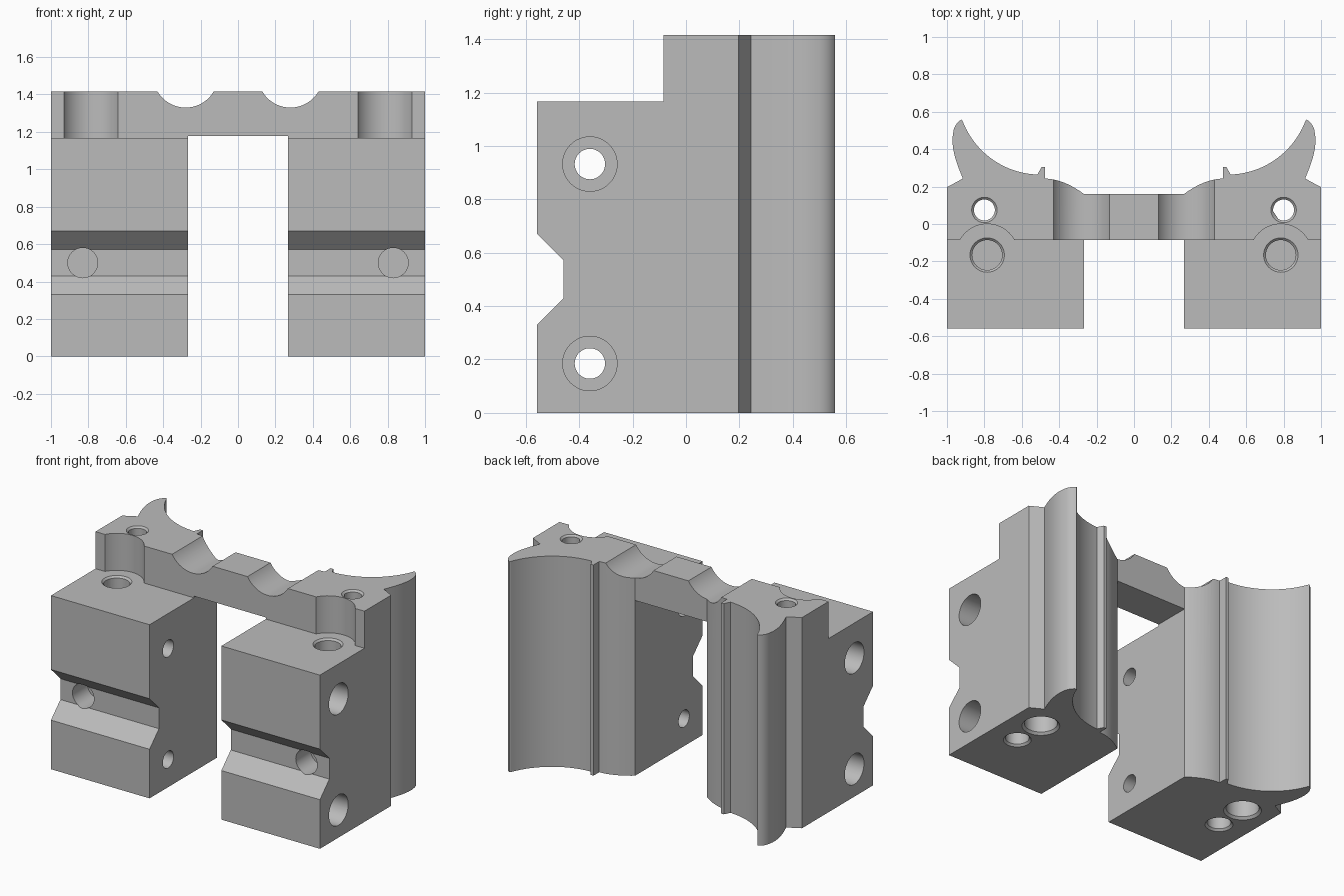
import bpy, bmesh, math
from mathutils import Matrix, Vector

cube = bpy.data.objects.get("Cube")
if cube:
    bpy.data.objects.remove(cube, do_unlink=True)

grey = bpy.data.materials.new("plain grey")
grey.use_nodes = True
COLOUR = (0.5, 0.5, 0.5, 1)
grey.diffuse_color = COLOUR
grey.node_tree.nodes["Principled BSDF"].inputs["Base Color"].default_value = COLOUR

TOP, LEDGE, STEP_Y = 1.416, 1.167, -0.085


def finish(bm, name):
    bmesh.ops.recalc_face_normals(bm, faces=bm.faces)
    mesh = bpy.data.meshes.new(name)
    bm.to_mesh(mesh)
    bm.free()
    mesh.materials.append(grey)
    ob = bpy.data.objects.new(name, mesh)
    bpy.context.collection.objects.link(ob)
    return ob


def prism(name, points, offset):
    bm = bmesh.new()
    face = bm.faces.new([bm.verts.new(p) for p in points])
    new = bmesh.ops.extrude_face_region(bm, geom=[face])["geom"]
    bmesh.ops.translate(bm, vec=offset, verts=[v for v in new if isinstance(v, bmesh.types.BMVert)])
    return finish(bm, name)


def box(name, low, high):
    (x, y, z), (X, Y, Z) = low, high
    return prism(name, [(x, y, z), (X, y, z), (X, Y, z), (x, Y, z)], (0, 0, Z - z))


def rod(name, start, end, r1, r2=None, sides=48):
    start, end = Vector(start), Vector(end)
    axis = end - start
    turn = Vector((0, 0, 1)).rotation_difference(axis).to_matrix().to_4x4()
    bm = bmesh.new()
    bmesh.ops.create_cone(bm, cap_ends=True, segments=sides, radius1=r1,
                          radius2=r1 if r2 is None else r2, depth=axis.length,
                          matrix=Matrix.Translation((start + end) / 2) @ turn)
    return finish(bm, name)


def apply(ob, mod):
    bpy.ops.object.select_all(action="DESELECT")
    bpy.context.view_layer.objects.active = ob
    ob.select_set(True)
    bpy.ops.object.modifier_apply(modifier=mod.name)


def combine(ob, other, operation="DIFFERENCE"):
    mod = ob.modifiers.new("combine", "BOOLEAN")
    mod.operation, mod.solver, mod.object = operation, "EXACT", other
    apply(ob, mod)
    bpy.data.objects.remove(other, do_unlink=True)


def bezier(a, b, c, n=10):
    a, b, c = Vector(a), Vector(b), Vector(c)
    return [tuple(a * (1 - t) ** 2 + b * 2 * t * (1 - t) + c * t * t)
            for t in (i / n for i in range(n + 1))]


def arc(cx, cy, r, a0, a1, n=24):
    angles = [math.radians(a0 + (a1 - a0) * i / n) for i in range(n + 1)]
    return [(cx + r * math.cos(a), cy + r * math.sin(a)) for a in angles]


# Side block outline seen from above, with the curved horn at the back
outline = [(1, -0.558), (1, 0.197), (0.915, 0.243)]
outline += bezier((0.93, 0.28), (0.975, 0.39), (0.97, 0.465), 8)
outline += bezier((0.965, 0.5), (0.955, 0.54), (0.923, 0.558), 5)
outline += arc(0.5, 0.71, 0.446, -20.5, -88)
outline += [(0.495, 0.305), (0.475, 0.305)]
outline += bezier((0.475, 0.243), (0.375, 0.24), (0.267, 0.16))
outline += [(0.267, -0.558)]
body = prism("clamp_body", [(x, y, 0) for x, y in outline], (0, 0, TOP))

# Front ledge, and the round screw head pocket behind it
combine(body, box("ledge_cut", (0.1, -0.8, LEDGE), (1.2, STEP_Y, 1.6)))
combine(body, rod("pocket_cut", (0.785, -0.166, LEDGE), (0.785, -0.166, 1.6), 0.166))

# Tapered groove across the front
groove = [(-0.658, 0.77), (-0.458, 0.57), (-0.458, 0.43), (-0.658, 0.23)]
combine(body, prism("groove_cut", [(0.1, y, z) for y, z in groove], (1.1, 0, 0)))

# Blind hole in the groove
combine(body, rod("front_hole_cut", (0.83, -0.7, 0.5), (0.83, -0.3, 0.5), 0.08))

# Counterbored cross holes
for z in (0.185, 0.932):
    combine(body, rod("cross_hole_cut", (0.1, -0.36, z), (1.2, -0.36, z), 0.057))
    combine(body, rod("cross_bore_cut", (0.7, -0.36, z), (1.2, -0.36, z), 0.102))


# Vertical holes with chamfered rims
def vertical_hole(x, y, z, depth, r, rim):
    """Hole from the surface at z; positive depth goes up, negative goes down."""
    s = math.copysign(1, depth)
    combine(body, rod("hole_cut", (x, y, z - s * 0.1), (x, y, z + depth), r))
    slope = rim - r
    combine(body, rod("rim_cut", (x, y, z - s * slope), (x, y, z + s * slope), rim + slope, r))


vertical_hole(0.785, -0.166, LEDGE, -0.4, 0.08, 0.092)
vertical_hole(0.8, -0.15, 0, 0.3, 0.072, 0.085)
vertical_hole(0.8, 0.073, 0, 0.3, 0.1, 0.115)
vertical_hole(0.8, 0.075, TOP, -1.3, 0.056, 0.068)

# Mirror the block and join both sides with the bridge
mirror = body.modifiers.new("mirror", "MIRROR")
mirror.use_mirror_merge = False
apply(body, mirror)
combine(body, box("bridge", (-0.35, STEP_Y, 1.178), (0.35, 0.16, TOP)), "UNION")

# Two round scoops across the bridge top
for side in (-1, 1):
    x = side * 0.28
    combine(body, rod("scoop_cut", (x, -0.5, 1.504), (x, 0.8, 1.504), 0.174, sides=96))

bpy.ops.object.select_all(action="DESELECT")
body.select_set(True)
bpy.context.view_layer.objects.active = body
bpy.ops.object.shade_smooth_by_angle(angle=math.radians(25))
